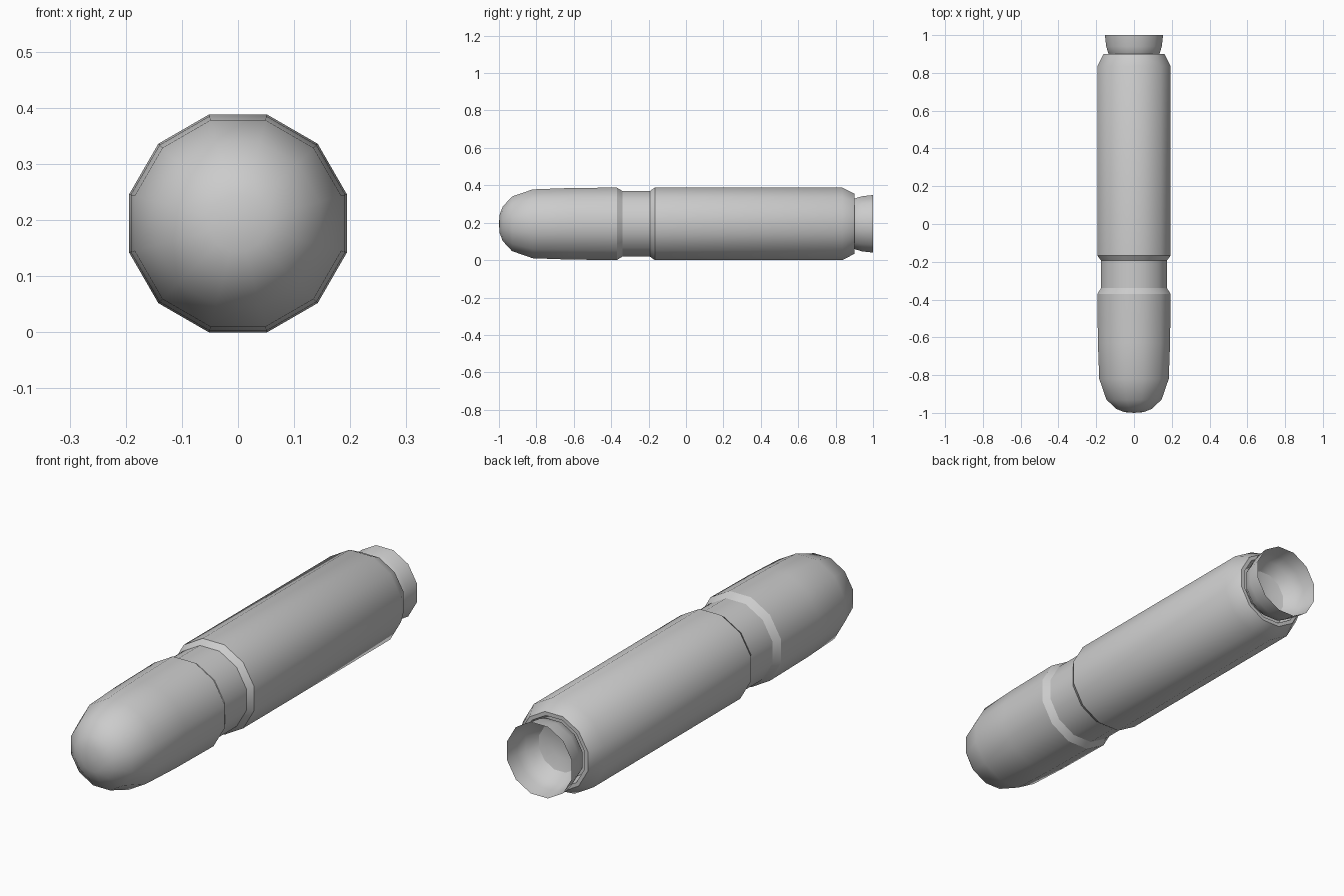
import bpy, bmesh, math

if "Cube" in bpy.data.objects:
    bpy.data.objects.remove(bpy.data.objects["Cube"])

SIDES = 12
CZ = 0.194                                  # axis height
K = 1 / math.cos(math.pi / SIDES)           # flat-to-flat radius -> corner radius


def lathe(name, profile, flip=False):
    """Spin (y, flat radius) points around the long axis."""
    bm = bmesh.new()
    rings = []
    for y, r in profile:
        if r == 0:
            rings.append([bm.verts.new((0, y, CZ))] * SIDES)
            continue
        ring = []
        for i in range(SIDES):
            a = 2 * math.pi * (i + 0.5) / SIDES
            ring.append(bm.verts.new((r * K * math.cos(a), y, CZ + r * K * math.sin(a))))
        rings.append(ring)
    for a, b in zip(rings, rings[1:]):
        for i in range(SIDES):
            j = (i + 1) % SIDES
            quad = list(dict.fromkeys((a[i], a[j], b[j], b[i])))
            bm.faces.new(quad)
    bmesh.ops.recalc_face_normals(bm, faces=bm.faces)
    if flip:
        bmesh.ops.reverse_faces(bm, faces=bm.faces)
    mesh = bpy.data.meshes.new(name)
    bm.to_mesh(mesh)
    bm.free()
    ob = bpy.data.objects.new(name, mesh)
    bpy.context.collection.objects.link(ob)
    bpy.ops.object.select_all(action='DESELECT')
    ob.select_set(True)
    bpy.context.view_layer.objects.active = ob
    bpy.ops.object.shade_smooth_by_angle(angle=math.radians(31))
    return ob


# rounded nose, grooved waist, long body and chamfered tail with recess
lathe("body", [(-1.0, 0), (-0.996, 0.05), (-0.98, 0.092), (-0.93, 0.146),
               (-0.82, 0.184), (-0.63, 0.191), (-0.37, 0.194), (-0.34, 0.175),
               (-0.193, 0.175), (-0.167, 0.194), (0.835, 0.194), (0.9, 0.161),
               (0.9, 0.145), (0.84, 0.13), (0.84, 0)])

# flared exhaust bell, open at the back
lathe("exhaust_bell", [(1.0, 0.154), (0.94, 0.147), (0.9, 0.135),
                       (0.86, 0.1), (0.845, 0.05), (0.843, 0)])
